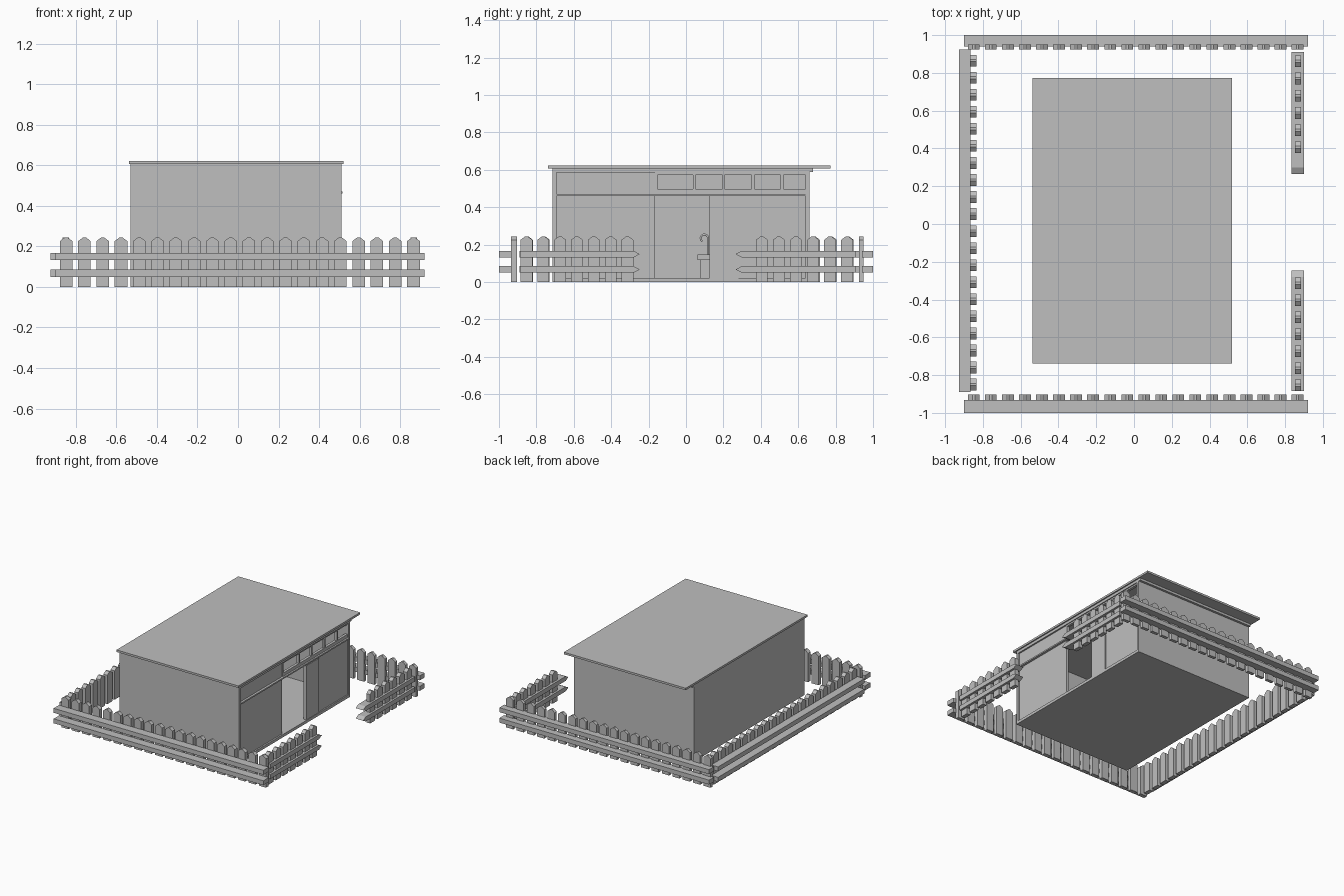
import bpy
import bmesh
import math

cube = bpy.data.objects.get("Cube")
if cube:
    bpy.data.objects.remove(cube)

gray = bpy.data.materials.new("plain gray")
gray.use_nodes = True
COLOUR = (0.52, 0.52, 0.52, 1)
gray.diffuse_color = COLOUR
gray.node_tree.nodes["Principled BSDF"].inputs["Base Color"].default_value = COLOUR


def finish(bm, name):
    bmesh.ops.recalc_face_normals(bm, faces=bm.faces)
    mesh = bpy.data.meshes.new(name)
    bm.to_mesh(mesh)
    bm.free()
    mesh.materials.append(gray)
    obj = bpy.data.objects.new(name, mesh)
    bpy.context.collection.objects.link(obj)
    return obj


def prism(bm, outline, axis, lo, hi):
    """Extrude an outline of (along, z) points across the x or y axis."""
    def place(u, z, d):
        return (d, u, z) if axis == "x" else (u, d, z)
    face = bm.faces.new([bm.verts.new(place(u, z, lo)) for u, z in outline])
    top = bmesh.ops.extrude_face_region(bm, geom=[face])["geom"]
    shift = place(0, 0, hi - lo)
    bmesh.ops.translate(bm, vec=shift,
                        verts=[v for v in top if isinstance(v, bmesh.types.BMVert)])


def box(name, x, y, z):
    bm = bmesh.new()
    prism(bm, [(x[0], z[0]), (x[1], z[0]), (x[1], z[1]), (x[0], z[1])], "y", *y)
    return finish(bm, name)


def fence(name, axis, centres, pickets, span, rails, tip=0):
    """Pointed pickets on two rails; tip is the side with a pointed rail end."""
    bm = bmesh.new()
    w = 0.031
    for c in centres:
        prism(bm, [(c - w, 0), (c + w, 0), (c + w, 0.226),
                   (c + 0.006, 0.245), (c - 0.006, 0.245), (c - w, 0.226)], axis, *pickets)
    finish(bm, name + "_pickets")
    bm = bmesh.new()
    a, b = span
    for z0, z1 in ((0.05, 0.085), (0.132, 0.167)):
        mid = (z0 + z1) / 2
        if tip:
            inner = a - tip * 0.033
            outline = [(a, mid), (inner, z0), (b, z0), (b, z1), (inner, z1)]
        else:
            outline = [(a, z0), (b, z0), (b, z1), (a, z1)]
        prism(bm, outline, axis, *rails)
    finish(bm, name + "_rails")


def row(first, last, count):
    return [first + (last - first) * i / (count - 1) for i in range(count)]


# Fences around the yard, with a gap on the entrance side
across = row(-0.848, 0.866, 20)
fence("front_fence", "y", across, (-0.935, -0.903), (-0.9, 0.92), (-1.0, -0.932))
fence("back_fence", "y", across, (0.925, 0.95), (-0.9, 0.92), (0.94, 1.0))
fence("side_fence", "x", row(-0.85, 0.865, 20), (-0.867, -0.833),
      (-0.89, 0.925), (-0.926, -0.865))
fence("entrance_fence_back", "x", row(0.406, 0.861, 6), (0.852, 0.884),
      (0.265, 0.91), (0.835, 0.9), -1)
fence("entrance_fence_front", "x", row(-0.853, -0.313, 7), (0.852, 0.884),
      (-0.247, -0.885), (0.835, 0.9), 1)

# House shell
L, R = -0.53, 0.51
F, B = -0.713, 0.66
T = 0.02
box("floor", (L, R), (F, B), (0, 0.022))
box("rear_wall", (L, L + T), (F, B), (0.02, 0.606))
box("front_wall", (L, R), (F, F + T), (0.02, 0.606))
box("back_wall", (L, R), (B - T, B), (0.02, 0.606))
box("roof", (-0.538, 0.52), (-0.738, 0.772), (0.606, 0.622))
box("roof_batten", (L, R), (B, B + 0.018), (0.588, 0.606))

# Entrance wall: framing, panels and door
FX = (0.485, R)
PX = (0.48, 0.498)
box("top_beam", FX, (F, B), (0.585, 0.606))
box("lintel", (0.485, 0.516), (F + T, B - 0.008), (0.46, 0.471))
box("lower_panel", PX, (F + T, -0.165), (0.02, 0.462))
box("upper_panel", PX, (F + T, -0.165), (0.47, 0.587))
box("door_leaf", (0.482, 0.506), (0.125, 0.28), (0.022, 0.447))
box("fixed_panel", (0.478, 0.5), (0.28, B - T), (0.02, 0.447))
box("door_rail", (0.478, 0.498), (0.125, B - T), (0.445, 0.462))

# Strip of five open windows
panes = [(-0.152, 0.037), (0.05, 0.195), (0.207, 0.35), (0.365, 0.506), (0.52, 0.647)]
WX = (0.482, 0.503)
box("window_sill", WX, (-0.165, B - 0.005), (0.47, 0.497))
box("window_head", WX, (-0.165, B - 0.005), (0.573, 0.587))
edges = [-0.165] + [v for pane in panes for v in pane] + [B - 0.005]
for i in range(0, len(edges), 2):
    box("window_mullion", WX, (edges[i], edges[i + 1]), (0.495, 0.575))

# Wash basin with a curved tap against the rear wall
box("basin_pedestal", (-0.51, -0.45), (0.078, 0.17), (0.02, 0.12))
box("basin", (-0.51, -0.4), (0.062, 0.186), (0.118, 0.148))
curve = bpy.data.curves.new("tap", "CURVE")
curve.dimensions = "3D"
curve.bevel_depth = 0.006
curve.bevel_resolution = 1
path = [(0.118, 0.145), (0.118, 0.235)]
path += [(0.098 + 0.02 * math.cos(t), 0.235 + 0.02 * math.sin(t))
         for t in (math.pi * k / 6 for k in range(1, 9))]
spline = curve.splines.new("POLY")
spline.points.add(len(path) - 1)
for point, (y, z) in zip(spline.points, path):
    point.co = (-0.48, y, z, 1)
curve.materials.append(gray)
tap = bpy.data.objects.new("tap", curve)
bpy.context.collection.objects.link(tap)
